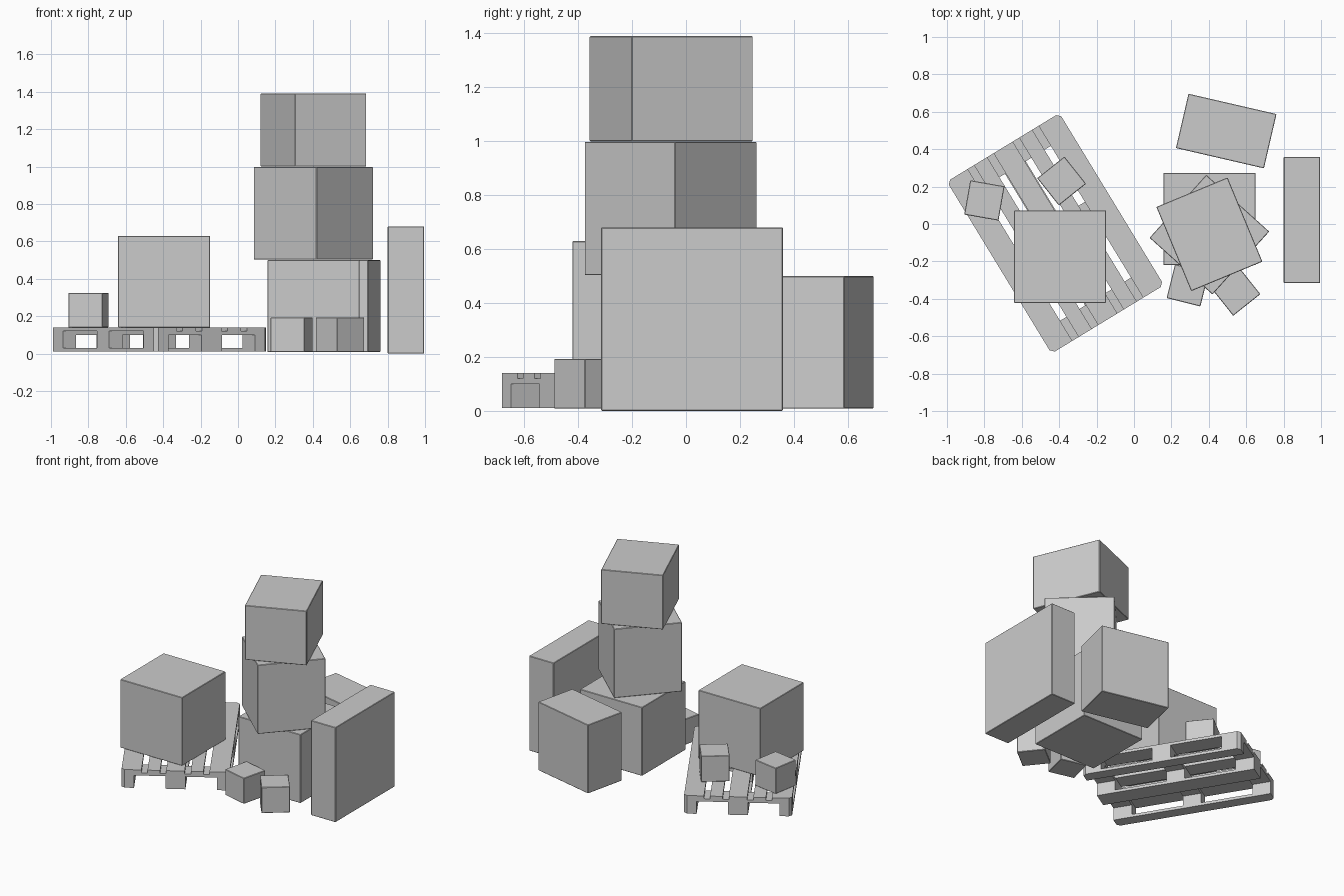
import bpy, bmesh
from math import radians, atan2
from mathutils import Matrix, Vector

if "Cube" in bpy.data.objects:
    bpy.data.objects.remove(bpy.data.objects["Cube"])


def link(name, bm):
    me = bpy.data.meshes.new(name)
    bm.to_mesh(me)
    bm.free()
    ob = bpy.data.objects.new(name, me)
    bpy.context.collection.objects.link(ob)
    return ob


def block(lo, hi):
    bm = bmesh.new()
    lo, hi = Vector(lo), Vector(hi)
    mat = Matrix.Translation((lo + hi) / 2) @ Matrix.Diagonal((*(hi - lo), 1))
    bmesh.ops.create_cube(bm, size=1, matrix=mat)
    return bm


def crate(name, centre, size, z0, z1, angle=0):
    w, d = size
    ob = link(name, block((-w / 2, -d / 2, 0), (w / 2, d / 2, z1 - z0)))
    ob.location = (*centre, z0)
    ob.rotation_euler.z = radians(angle)
    bev = ob.modifiers.new("softened_edges", 'BEVEL')
    bev.width, bev.segments = 0.003, 1


# Cardboard boxes
crate("large_box_on_pallet", (-0.395, -0.175), (0.493, 0.493), 0.14, 0.63)
crate("small_box_on_pallet_left", (-0.80, 0.126), (0.186, 0.186), 0.14, 0.325, -10)
crate("small_box_on_pallet_right", (-0.387, 0.23), (0.186, 0.186), 0.14, 0.325, -51.5)
crate("stack_box_lower", (0.404, 0.027), (0.493, 0.493), 0.008, 0.50)
crate("stack_box_middle", (0.403, -0.057), (0.453, 0.453), 0.503, 0.998, 48)
crate("stack_box_top", (0.403, -0.055), (0.412, 0.487), 1.0, 1.39, 22.5)
crate("rear_box", (0.493, 0.497), (0.483, 0.298), 0.008, 0.50, -13)
crate("tall_flat_box", (0.898, 0.022), (0.195, 0.675), 0.0, 0.68)
crate("small_floor_box_left", (0.287, -0.328), (0.186, 0.186), 0.008, 0.193, -14)
crate("small_floor_box_right", (0.545, -0.36), (0.186, 0.186), 0.008, 0.193, 38.5)

# Pallet: long axis is local x, outer corners are cut off
L, W, CUT = 0.538, 0.352, 0.02
ANGLE = atan2(-0.92, 0.56)


def pallet_part(name, x0, x1, y0, y1, z0, z1):
    bm = block((x0, y0, z0), (x1, y1, z1))
    for sx in (-1, 1):
        for sy in (-1, 1):
            res = bmesh.ops.bisect_plane(
                bm, geom=bm.verts[:] + bm.edges[:] + bm.faces[:],
                plane_co=(sx * (L - CUT), sy * W, 0), plane_no=(sx, sy, 0),
                clear_outer=True)
            cut = [e for e in res['geom_cut'] if isinstance(e, bmesh.types.BMEdge)]
            if cut:
                bmesh.ops.holes_fill(bm, edges=cut)
    bmesh.ops.recalc_face_normals(bm, faces=bm.faces[:])
    ob = link(name, bm)
    ob.location = (-0.42, -0.05, 0)
    ob.rotation_euler.z = ANGLE


# Rows across the width and positions along the length
rows = [(-W, -0.27), (-0.065, 0.065), (0.27, W)]
spans = [(-L, -0.412), (-0.062, 0.062), (0.412, L)]

# Five deck boards
for i, (a, b) in enumerate([(-W, -0.222), (-0.182, -0.10), (-0.06, 0.06),
                            (0.10, 0.182), (0.222, W)]):
    pallet_part(f"pallet_deck_board_{i}", -L, L, a, b, 0.12, 0.14)

# Cross boards under the deck
for i, (a, b) in enumerate(spans):
    pallet_part(f"pallet_cross_board_{i}", a, b, -W, W, 0.10, 0.12)

# Bottom runners and spacer blocks
for i, (a, b) in enumerate(rows):
    pallet_part(f"pallet_runner_{i}", -L, L, a, b, 0.01, 0.03)
    for j, (c, d) in enumerate(spans):
        pallet_part(f"pallet_block_{i}_{j}", c, d, a, b, 0.03, 0.10)
